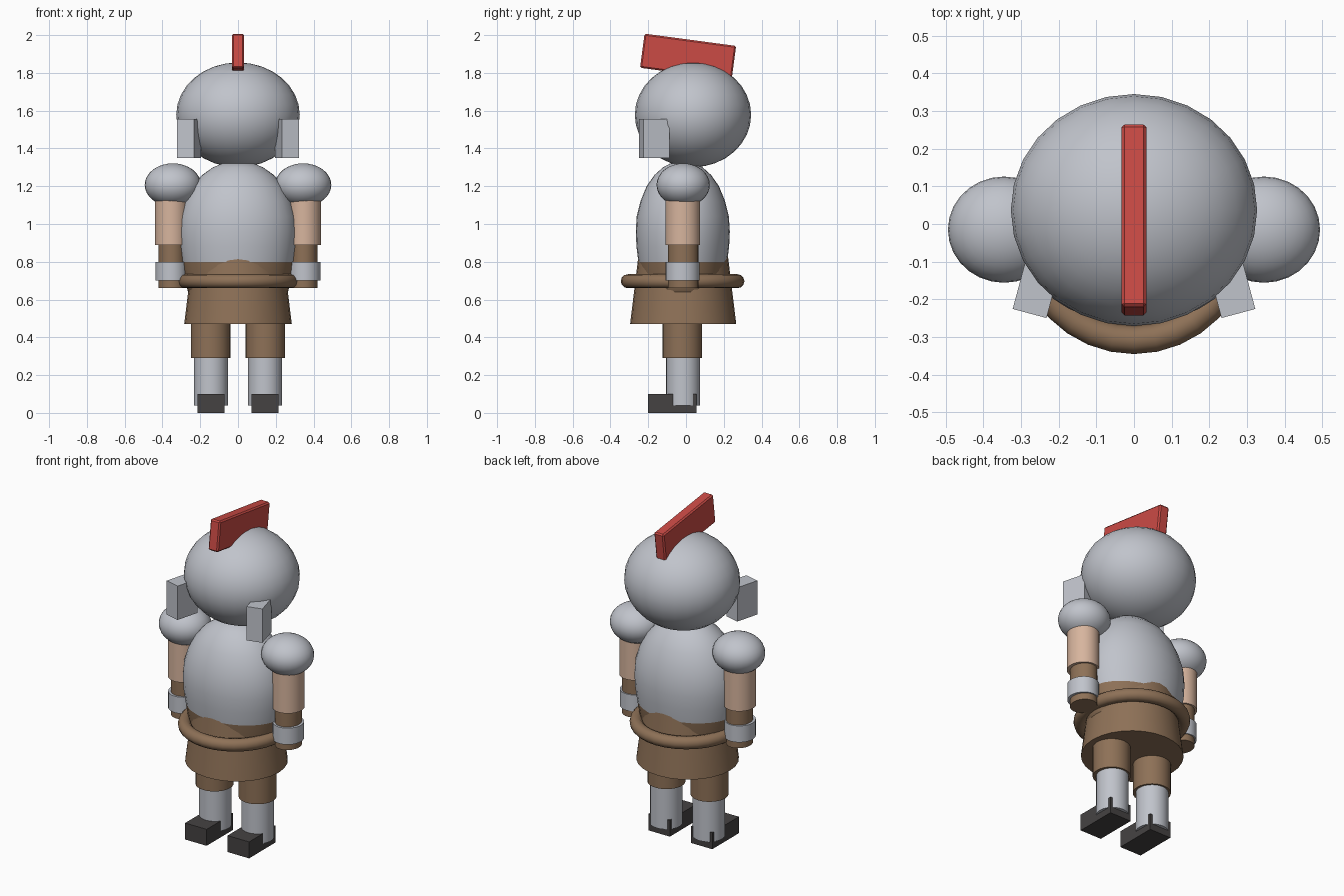
import bpy, bmesh, math
from mathutils import Matrix

if "Cube" in bpy.data.objects:
    bpy.data.objects.remove(bpy.data.objects["Cube"])


def material(name, rgb):
    m = bpy.data.materials.new(name)
    m.diffuse_color = (*rgb, 1)
    m.use_nodes = True
    m.node_tree.nodes["Principled BSDF"].inputs["Base Color"].default_value = m.diffuse_color
    return m


STEEL = material("steel grey", (0.53, 0.55, 0.60))
LEATHER = material("leather brown", (0.27, 0.165, 0.095))
SKIN = material("skin", (0.68, 0.46, 0.34))
RED = material("crest red", (0.60, 0.07, 0.06))
DARK = material("boot black", (0.06, 0.055, 0.055))


def finish(name, mat, smooth=True):
    ob = bpy.context.object
    ob.name = name
    ob.data.materials.append(mat)
    bpy.ops.object.transform_apply(location=True, rotation=True, scale=True)
    if smooth:
        bpy.ops.object.shade_smooth_by_angle(angle=math.radians(35))
    return ob


def ball(name, mat, loc, radii):
    bpy.ops.mesh.primitive_uv_sphere_add(segments=28, ring_count=16, radius=1, location=loc)
    bpy.context.object.scale = radii
    return finish(name, mat)


def tube(name, mat, x, y, z0, z1, rx, ry, taper=1.0):
    bpy.ops.mesh.primitive_cone_add(vertices=28, radius1=1, radius2=taper, depth=z1 - z0,
                                    location=(x, y, (z0 + z1) / 2))
    bpy.context.object.scale = (rx, ry, 1)
    return finish(name, mat)


def box(name, mat, loc, size, rot=(0, 0, 0)):
    bpy.ops.mesh.primitive_cube_add(size=1, location=loc, rotation=rot)
    bpy.context.object.scale = size
    return finish(name, mat, False)


def torso(name, profile, rx, ry, cy, split):
    """Lathed elliptical body; faces below the split height are leather."""
    bm = bmesh.new()
    n = 32
    rings = [[bm.verts.new((r * rx * math.cos(2 * math.pi * i / n),
                            cy + r * ry * math.sin(2 * math.pi * i / n), z))
              for i in range(n)] for z, r in profile]
    for a, b in zip(rings, rings[1:]):
        for i in range(n):
            j = (i + 1) % n
            f = bm.faces.new((a[i], a[j], b[j], b[i]))
            f.material_index = int(f.calc_center_median().z < split)
    bm.faces.new(rings[0][::-1]).material_index = 1
    bm.faces.new(rings[-1])
    me = bpy.data.meshes.new(name)
    bm.to_mesh(me)
    bm.free()
    ob = bpy.data.objects.new(name, me)
    bpy.context.collection.objects.link(ob)
    bpy.ops.object.select_all(action='DESELECT')
    bpy.context.view_layer.objects.active = ob
    ob.select_set(True)
    finish(name, STEEL)
    me.materials.append(LEATHER)


# Helmet and crest
ball("helmet", STEEL, (0, 0.037, 1.578), (0.327, 0.308, 0.277))
crest = box("crest", RED, (0, 0.011, 1.885), (0.066, 0.489, 0.182), (math.radians(-7.6), 0, 0))
bevel = crest.modifiers.new("soft edges", 'BEVEL')
bevel.width = 0.008
bevel.segments = 1

# Breastplate with leather lower part, skirt and belt
torso("breastplate",
      [(0.60, 0.72), (0.64, 0.84), (0.70, 0.89), (0.80, 0.945), (0.88, 0.985), (0.96, 1.0),
       (1.04, 0.98), (1.12, 0.90), (1.20, 0.77), (1.26, 0.60), (1.30, 0.42), (1.32, 0.27),
       (1.326, 0.1)], 0.315, 0.249, -0.017, 0.80)
tube("skirt", LEATHER, 0, -0.015, 0.47, 0.832, 0.285, 0.281, 0.843)
bpy.ops.mesh.primitive_torus_add(major_segments=32, minor_segments=12, major_radius=0.287,
                                 minor_radius=0.037, location=(0, -0.018, 0.697))
bpy.context.object.scale = (0.985, 1.01, 1)
finish("belt", LEATHER)

# Paired parts
for side, s in (("left", -1), ("right", 1)):
    box(side + "_cheek_guard", STEEL, (s * 0.2585, -0.168, 1.453), (0.093, 0.144, 0.206),
        (0, 0, s * math.radians(15)))
    ball(side + "_shoulder", STEEL, (s * 0.345, -0.015, 1.207), (0.149, 0.141, 0.114))
    tube(side + "_upper_arm", SKIN, s * 0.352, -0.017, 0.89, 1.18, 0.088, 0.092)
    tube(side + "_forearm", LEATHER, s * 0.35, -0.015, 0.66, 0.90, 0.072, 0.08)
    tube(side + "_bracer", STEEL, s * 0.352, -0.018, 0.70, 0.80, 0.085, 0.09)
    tube(side + "_thigh", LEATHER, s * 0.145, -0.019, 0.29, 0.52, 0.105, 0.105)
    tube(side + "_greave", STEEL, s * 0.143, -0.015, 0.04, 0.32, 0.09, 0.09)
    box(side + "_boot", DARK, (s * 0.143, -0.073, 0.05), (0.145, 0.256, 0.10))
